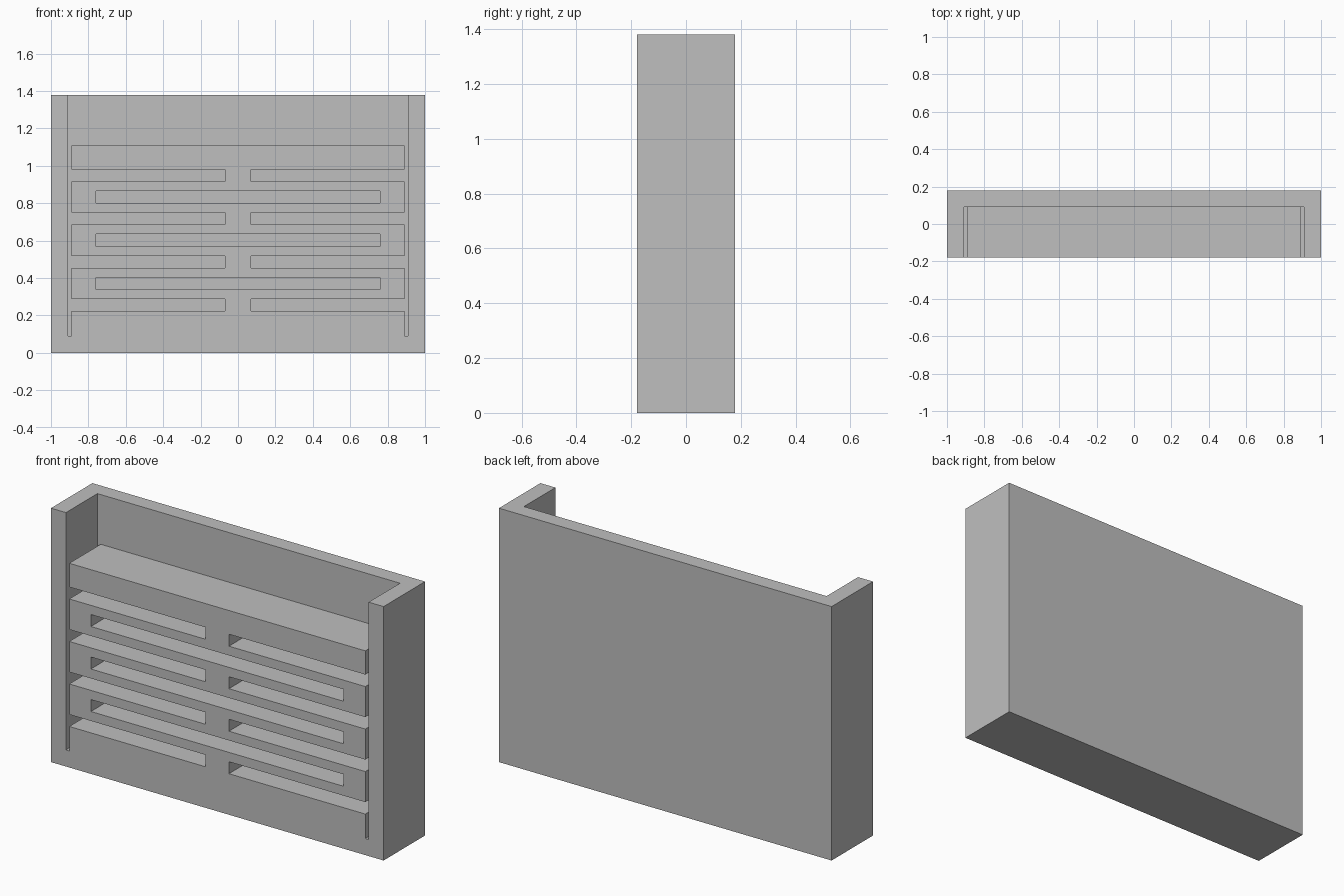
import bpy
import bmesh

cube = bpy.data.objects.get("Cube")
if cube:
    bpy.data.objects.remove(cube, do_unlink=True)

HEIGHT, HALF_DEPTH = 1.38, 0.178
POCKET_BACK = 0.092          # y of the wall behind the pocket
SLOT, PITCH = 0.065, 0.231   # slot height and vertical spacing

grey = bpy.data.materials.new("plain_grey")
grey.use_nodes = True
colour = (0.52, 0.52, 0.52, 1)
grey.diffuse_color = colour
grey.node_tree.nodes["Principled BSDF"].inputs["Base Color"].default_value = colour


def prism(bm, outline, y0, y1):
    """Extrude a closed x-z outline from y0 to y1."""
    face = bm.faces.new([bm.verts.new((x, y0, z)) for x, z in outline])
    extruded = bmesh.ops.extrude_face_region(bm, geom=[face])["geom"]
    moved = [v for v in extruded if isinstance(v, bmesh.types.BMVert)]
    bmesh.ops.translate(bm, verts=moved, vec=(0, y1 - y0, 0))


def rectangle(half_width, z0, z1):
    return [(-half_width, z0), (half_width, z0), (half_width, z1), (-half_width, z1)]


def make_object(name, outlines, y0, y1):
    bm = bmesh.new()
    for outline in outlines:
        prism(bm, outline, y0, y1)
    bmesh.ops.recalc_face_normals(bm, faces=bm.faces)
    mesh = bpy.data.meshes.new(name)
    bm.to_mesh(mesh)
    bm.free()
    mesh.materials.append(grey)
    obj = bpy.data.objects.new(name, mesh)
    bpy.context.collection.objects.link(obj)
    return obj


# Solid block
body = make_object("spring_housing", [rectangle(1, 0, HEIGHT)], -HALF_DEPTH, HALF_DEPTH)

# Pocket outline: side gaps, side-opening slots and the open top
half = [(0.91, HEIGHT + 0.1), (0.91, 0.09), (0.89, 0.09)]
for i in range(4):
    z = 0.223 + i * PITCH
    half += [(0.89, z), (0.07, z), (0.07, z + SLOT), (0.89, z + SLOT)]
half.append((0.89, 1.11))
pocket = half + [(-x, z) for x, z in reversed(half)]

# Closed slots between the spring leaves
closed = [rectangle(0.76, 0.339 + i * PITCH, 0.339 + SLOT + i * PITCH) for i in range(3)]

cutter = make_object("pocket_cutter", [pocket] + closed, -HALF_DEPTH - 0.1, POCKET_BACK)
cutter.hide_render = True

# Cut the zigzag spring out of the block
cut = body.modifiers.new("pocket", "BOOLEAN")
cut.operation = "DIFFERENCE"
cut.solver = "EXACT"
cut.object = cutter
bpy.context.view_layer.objects.active = body
body.select_set(True)
bpy.ops.object.modifier_apply(modifier=cut.name)
bpy.data.objects.remove(cutter, do_unlink=True)
